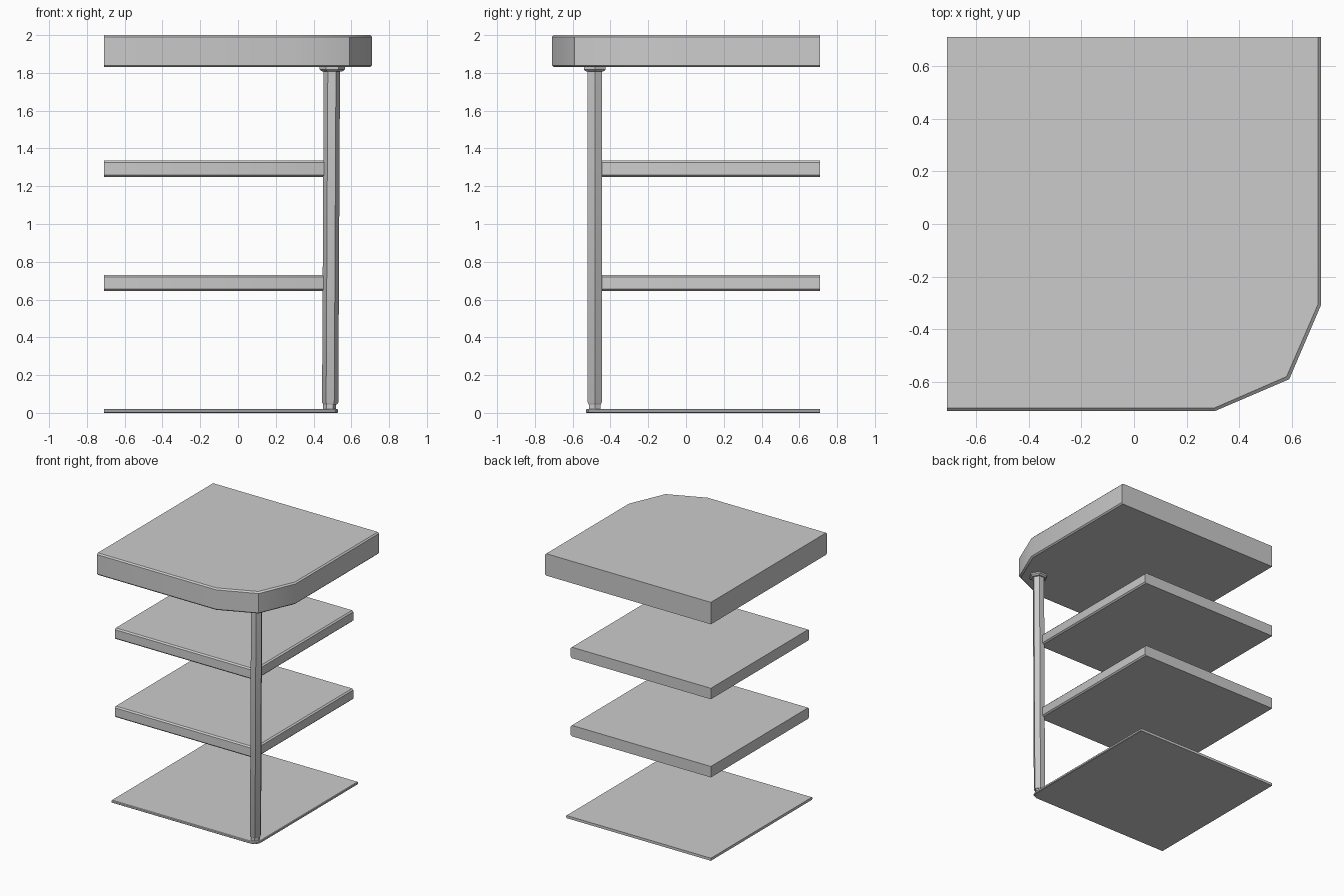
import bpy, bmesh, math

if "Cube" in bpy.data.objects:
    bpy.data.objects.remove(bpy.data.objects["Cube"])


def loft(name, rings):
    """Closed solid through a stack of matching rings."""
    bm = bmesh.new()
    loops = [[bm.verts.new(p) for p in ring] for ring in rings]
    n = len(loops[0])
    for a, b in zip(loops, loops[1:]):
        for i in range(n):
            j = (i + 1) % n
            bm.faces.new((a[i], a[j], b[j], b[i]))
    bm.faces.new(loops[0][::-1])
    bm.faces.new(loops[-1])
    bmesh.ops.recalc_face_normals(bm, faces=bm.faces)
    mesh = bpy.data.meshes.new(name)
    bm.to_mesh(mesh)
    bm.free()
    ob = bpy.data.objects.new(name, mesh)
    bpy.context.collection.objects.link(ob)
    bpy.ops.object.select_all(action='DESELECT')
    ob.select_set(True)
    bpy.context.view_layer.objects.active = ob
    bpy.ops.object.shade_smooth_by_angle(angle=math.radians(32))
    return ob


BACK = 0.71


def slab(name, edge, z0, z1, cut, nip, bevel):
    """Square board with a faceted front right corner, bevelled on its exposed edges."""
    def ring(inset, z):
        e = edge - inset
        c = cut - inset * 0.4
        return [(-BACK, -e, z), (e - c, -e, z), (e - nip, -e + nip, z),
                (e, -e + c, z), (e, BACK, z), (-BACK, BACK, z)]
    return loft(name, [ring(bevel, z0), ring(0, z0 + bevel),
                       ring(0, z1 - bevel), ring(bevel, z1)])


def hexagon(x, y, z, r):
    return [(x + r * math.cos(i * math.pi / 3),
             y + r * math.sin(i * math.pi / 3), z) for i in range(6)]


# Boards: worktop, two shelves, thin base
slab("countertop", 0.71, 1.83, 2.0, 0.40, 0.12, 0.01)
slab("upper_shelf", 0.49, 1.25, 1.335, 0.03, 0.01, 0.01)
slab("lower_shelf", 0.49, 0.645, 0.73, 0.03, 0.01, 0.01)
slab("base_plate", 0.53, 0.0, 0.02, 0.05, 0.015, 0.004)

# Corner post, leaning very slightly, with foot and top flange
PY = -0.483
loft("corner_post", [hexagon(0.488, PY, 0.045, 0.037),
                     hexagon(0.488, PY, 0.055, 0.043),
                     hexagon(0.497, PY, 1.815, 0.043)])
loft("post_foot", [hexagon(0.485, PY, 0.015, 0.034),
                   hexagon(0.485, PY, 0.05, 0.034)])
loft("post_flange", [hexagon(0.499, PY, 1.808, 0.054),
                     hexagon(0.499, PY, 1.818, 0.067),
                     hexagon(0.499, PY, 1.832, 0.067)])
